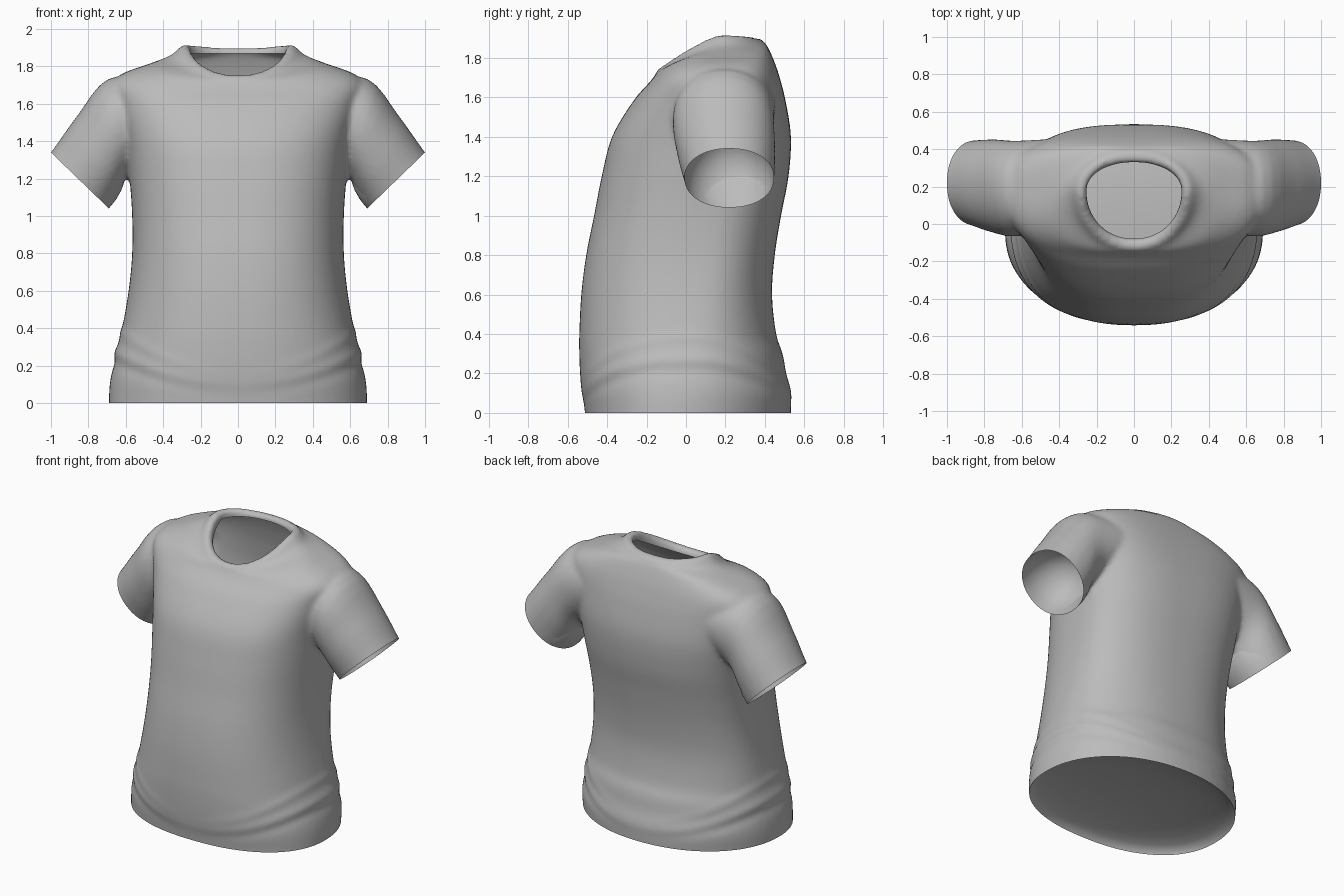
import bpy, bmesh, math
from mathutils import Vector

cube = bpy.data.objects.get("Cube")
if cube:
    bpy.data.objects.remove(cube, do_unlink=True)

SEGMENTS = 72


def spow(value, power):
    return math.copysign(abs(value) ** power, value)


def body_ring(half_w, front, back, z_front, z_side, z_back):
    """Horizontal egg-shaped section whose height may vary around it."""
    mid = min(0.18, 0.15 * z_side - 0.03)
    neck = half_w < 0.4
    ring = []
    for i in range(SEGMENTS):
        a = math.tau * i / SEGMENTS
        c, s = math.cos(a), math.sin(a)
        if s > 0:
            end, z_end, bend = back, z_back, 2
            power = 0.97 if neck else 0.95 - 0.14 * z_side
        else:
            end, z_end, bend = front, z_front, 1.3 if neck else 1.8
            power = 0.95 if neck else 0.88 - 0.08 * z_side
        ring.append(Vector((half_w * spow(c, power),
                            mid + (end - mid) * abs(s) ** power,
                            z_side + (z_end - z_side) * abs(s) ** bend)))
    return ring


def sleeve_ring(side, top, bottom, front, back):
    """Oval section spanning an upper and a lower point in the x-z plane."""
    ring = []
    for i in range(SEGMENTS):
        a = math.tau * i / SEGMENTS
        c, s = spow(math.cos(a), 0.94), spow(math.sin(a), 0.94)
        x, z = ((t + b) / 2 + (t - b) / 2 * c for t, b in zip(top, bottom))
        ring.append(Vector((side * x, (front + back) / 2 + (back - front) / 2 * s, z)))
    return ring


def smooth_rings(rings, steps=4):
    """Catmull-Rom interpolation between successive sections."""
    out = []
    for k in range(len(rings) - 1):
        quad = [rings[max(0, min(len(rings) - 1, k + o))] for o in (-1, 0, 1, 2)]
        for j in range(steps):
            t = j / steps
            out.append([(b * 2 + (c - a) * t + (a * 2 - b * 5 + c * 4 - d) * t ** 2
                         + (b * 3 - a - c * 3 + d) * t ** 3) / 2
                        for a, b, c, d in zip(*quad)])
    return out + [rings[-1]]


def loft(bm, rings):
    """Closed shell through the sections."""
    rows = [[bm.verts.new(p) for p in ring] for ring in rings]
    for low, high in zip(rows, rows[1:]):
        for i in range(SEGMENTS):
            j = (i + 1) % SEGMENTS
            bm.faces.new((low[i], low[j], high[j], high[i]))
    bm.faces.new(rows[0][::-1])
    bm.faces.new(rows[-1])


# Torso from hem to armpit: height, half width, front, back
TRUNK = [(-.08, .69, -.51, .53), (0, .69, -.512, .532), (.1, .686, -.527, .533),
         (.2, .668, -.537, .508), (.3, .646, -.541, .49), (.4, .62, -.541, .457),
         (.6, .585, -.531, .436), (.8, .566, -.506, .45), (1, .566, -.466, .482),
         (1.2, .58, -.427, .52), (1.4, .605, -.375, .532), (1.58, .65, -.268, .505)]
# Yoke and neckline: half width, front, back, front / side / back height
YOKE = [(.68, -.19, .475, 1.67, 1.69, 1.7), (.62, -.165, .45, 1.7, 1.76, 1.775),
        (.48, -.153, .42, 1.72, 1.812, 1.845), (.36, -.145, .4, 1.735, 1.86, 1.875),
        (.3, -.13, .38, 1.752, 1.912, 1.895), (.265, -.09, .345, 1.745, 1.912, 1.895),
        (.255, -.077, .33, 1.7, 1.86, 1.86), (.255, -.077, .33, 1.55, 1.55, 1.55)]
# Sleeve: top point, bottom point, front, back
SLEEVE = [((.42, 1.74), (.3, 1.4), .0, .46), ((.69, 1.735), (.55, 1.26), -.065, .445),
          ((.86, 1.535), (.635, 1.135), -.045, .452), ((1, 1.34), (.69, 1.04), -.008, .447),
          ((1.08, 1.25), (.77, .95), .01, .44)]

bm = bmesh.new()
trunk = [body_ring(w, f, b, z, z, z) for z, w, f, b in TRUNK]
loft(bm, smooth_rings(trunk + [body_ring(*row) for row in YOKE]))
for side in (-1, 1):
    loft(bm, smooth_rings([sleeve_ring(side, *row) for row in SLEEVE]))
bmesh.ops.recalc_face_normals(bm, faces=bm.faces[:])
mesh = bpy.data.meshes.new("shirt")
bm.to_mesh(mesh)
bm.free()
shirt = bpy.data.objects.new("shirt", mesh)
bpy.context.collection.objects.link(shirt)

# Merge torso and sleeves into one soft cloth surface
remesh = shirt.modifiers.new("merge", 'REMESH')
remesh.mode = 'VOXEL'
remesh.voxel_size = 0.016
relax = shirt.modifiers.new("relax", 'SMOOTH')
relax.factor = 0.5
relax.iterations = 6
graph = bpy.context.evaluated_depsgraph_get()
merged = bpy.data.meshes.new_from_object(shirt.evaluated_get(graph))
shirt.modifiers.clear()
shirt.data = merged

bm = bmesh.new()
bm.from_mesh(merged)

# Faint folds sweeping from the hips down toward the middle of the hem
bm.normal_update()
for v, normal in [(v, v.normal.copy()) for v in bm.verts if v.co.z < 0.6]:
    reach = min(1, abs(v.co.x) / 0.65)
    amount = 0
    for base, rise, size in ((.1, .17, .007), (.15, .25, .005), (.06, .15, -.005)):
        gap = (v.co.z - base - rise * reach ** 2) / 0.035
        amount += size * math.exp(-gap * gap) * (0.15 + 0.85 * reach)
    v.co += normal * amount


def trim(region, point, normal):
    """Cut the faces of a region by a plane and drop the outer part."""
    point, normal = Vector(point), Vector(normal)
    geom = set(f for f in bm.faces if region(f.calc_center_median()))
    for f in list(geom):
        geom.update(f.edges)
        geom.update(f.verts)
    bmesh.ops.bisect_plane(bm, geom=list(geom), dist=1e-5, plane_co=point, plane_no=normal)
    drop = []
    for f in bm.faces:
        c = f.calc_center_median()
        if region(c) and (c - point).dot(normal) > 0:
            drop.append(f)
    bmesh.ops.delete(bm, geom=drop, context='FACES')


def add_lining(region, centre, inward, depth):
    """Close an opening with a dome that bulges into the shirt."""
    edges = [e for e in bm.edges if e.is_boundary and all(region(v.co) for v in e.verts)]
    steps = [math.radians(a) for a in range(0, 90, 12)]
    for before, after in zip(steps, steps[1:]):
        new = bmesh.ops.extrude_edge_only(bm, edges=edges)["geom"]
        edges = [g for g in new if isinstance(g, bmesh.types.BMEdge) and g.is_boundary]
        for v in {v for e in edges for v in e.verts}:
            offset = v.co - centre
            flat = offset - inward * offset.dot(inward)
            v.co = (centre + flat * math.cos(after) / math.cos(before)
                    + inward * depth * math.sin(after))
    caps = bmesh.ops.holes_fill(bm, edges=edges, sides=0)["faces"]
    bmesh.ops.triangulate(bm, faces=caps)


# Cuffs
for side in (-1, 1):
    centre = Vector((side * .845, .22, 1.19))
    inward = Vector((-side * .3, 0, .31)).normalized()

    def at_cuff(c):
        return c.x * side > 0.61 and c.z > 0.85

    trim(at_cuff, centre, -inward)
    add_lining(at_cuff, centre, inward, 0.28)


# Neck opening, leaving a narrow turned-in collar
def in_neck(c):
    return c.z > 1.4 and (c.x / .285) ** 2 + ((c.y - .125) / .225) ** 2 < 1


trim(lambda c: in_neck(c) and c.y < 0.18, (0, .18, 1.868), (0, .58, -1))
trim(lambda c: in_neck(c) and c.y >= 0.18, (0, .18, 1.868), (0, 0, -1))

# Hem
trim(lambda c: c.z < 0.2, (0, 0, 0), (0, 0, -1))
add_lining(lambda c: c.z < 0.01, Vector((0, 0, 0)), Vector((0, 0, 1)), 0.1)
bmesh.ops.recalc_face_normals(bm, faces=bm.faces[:])
bm.to_mesh(merged)
bm.free()

# Single cloth colour
cloth = bpy.data.materials.new("grey_cloth")
cloth.use_nodes = True
colour = (0.5, 0.5, 0.5, 1)
cloth.diffuse_color = colour
cloth.node_tree.nodes["Principled BSDF"].inputs["Base Color"].default_value = colour
merged.materials.clear()
merged.materials.append(cloth)

bpy.ops.object.select_all(action='DESELECT')
shirt.select_set(True)
bpy.context.view_layer.objects.active = shirt
bpy.ops.object.shade_smooth_by_angle(angle=math.radians(50))
